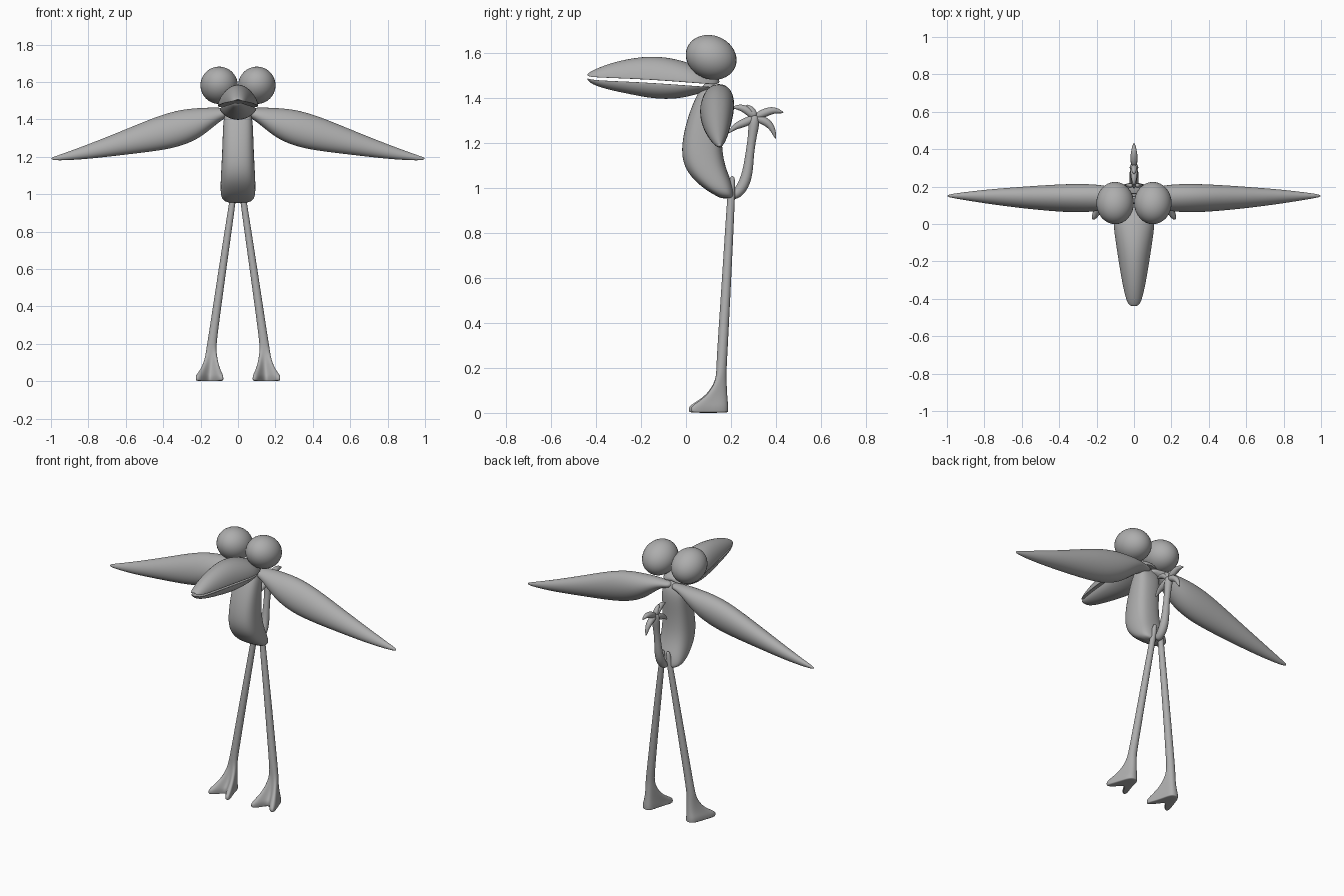
import bpy, bmesh, math
from mathutils import Vector

grey = bpy.data.materials.new("plain grey")
grey.diffuse_color = (0.42, 0.42, 0.42, 1)
N = 16


def loft(name, rings, mirror=False):
    """Skin a list of closed rings, cap the ends and smooth."""
    bm = bmesh.new()
    vs = [[bm.verts.new(p) for p in r] for r in rings]
    for a, b in zip(vs, vs[1:]):
        n = len(a)
        for i in range(n):
            bm.faces.new((a[i], a[(i + 1) % n], b[(i + 1) % n], b[i]))
    bm.faces.new(vs[0])
    bm.faces.new(vs[-1])
    bmesh.ops.recalc_face_normals(bm, faces=bm.faces)
    return finish(name, bm, mirror, 2)


def finish(name, bm, mirror, levels):
    me = bpy.data.meshes.new(name)
    for f in bm.faces:
        f.smooth = True
    bm.to_mesh(me)
    bm.free()
    me.materials.append(grey)
    ob = bpy.data.objects.new(name, me)
    bpy.context.collection.objects.link(ob)
    if mirror:
        m = ob.modifiers.new("mirror", 'MIRROR')
        m.use_mirror_merge = False
    if levels:
        s = ob.modifiers.new("smooth", 'SUBSURF')
        s.levels = s.render_levels = levels
    return ob


def circle():
    # starts at the second axis and turns towards the first
    return [(math.sin(2 * math.pi * i / N), math.cos(2 * math.pi * i / N)) for i in range(N)]


def tube(name, pts):
    """Tapered tube in the x = 0 plane; pts = (y, z, radius)."""
    rings = []
    for i, (y, z, r) in enumerate(pts):
        a, b = pts[max(i - 1, 0)], pts[min(i + 1, len(pts) - 1)]
        d = Vector((b[0] - a[0], b[1] - a[1])).normalized()
        rings.append([(r * s, y - d.y * r * c, z + d.x * r * c) for s, c in circle()])
    return loft(name, rings)


# bulging eyes
bm = bmesh.new()
bmesh.ops.create_uvsphere(bm, u_segments=32, v_segments=20, radius=1)
for v in bm.verts:
    x, y, z = v.co
    v.co = (0.101 + 0.1 * x, 0.112 + 0.113 * y, 1.582 + 0.099 * z - 0.012 * y)
finish("eye", bm, True, 0)

# body: z, front y, back y, half width
body = [(1.465, .10, .15, .05), (1.42, .058, .165, .077), (1.35, .018, .168, .082),
        (1.25, -.012, .16, .085), (1.15, -.024, .163, .09), (1.08, -.002, .182, .094),
        (1.03, .04, .203, .095), (.99, .09, .213, .093), (.965, .135, .214, .08),
        (.953, .16, .208, .05)]


def boxy(t):
    return math.copysign(abs(t) ** 0.75, t)


loft("body", [[(w * boxy(s), (f + b) / 2 + (b - f) / 2 * boxy(c), z + (.02 * -c if z > 1.4 else 0))
               for s, c in circle()] for z, f, b, w in body])

# beak: y, half width, mouth height, rise, drop
beak = [(-.44, .018, 1.495, .008, .006), (-.422, .038, 1.488, .03, .022),
        (-.35, .057, 1.484, .066, .042), (-.25, .076, 1.48, .096, .059),
        (-.14, .093, 1.474, .114, .075), (-.04, .109, 1.467, .106, .068),
        (.04, .114, 1.461, .085, .043), (.11, .085, 1.456, .055, .015),
        (.15, .05, 1.456, .03, .008)]
loft("upper_beak", [[(w * s, y, m + c * (up if c > 0 else -.012) + .004)
                     for s, c in circle()] for y, w, m, up, dn in beak])
loft("lower_beak", [[(.9 * w * s, y, m + c * (dn if c < 0 else -.01) - .004)
                     for s, c in circle()] for y, w, m, up, dn in beak])

# wings: x, top z, bottom z, front y, back y
wing = [(0, 1.46, 1.42, .10, .165), (.06, 1.46, 1.415, .10, .175), (.12, 1.465, 1.37, .082, .2),
        (.2, 1.463, 1.30, .066, .213), (.3, 1.456, 1.255, .06, .216), (.42, 1.424, 1.23, .066, .212),
        (.6, 1.348, 1.21, .083, .2), (.8, 1.267, 1.187, .11, .184),
        (.95, 1.212, 1.179, .135, .165), (1.0, 1.195, 1.183, .145, .156)]
loft("wing", [[(x, (f + b) / 2 + (b - f) / 2 * s + .012 * c * (t - u) / .2, (t + u) / 2 + (t - u) / 2 * c)
               for s, c in circle()] for x, t, u, f, b in wing], True)

# legs with two-toed feet: sole outline blends up into a round shin
sole = [(.15, .19), (.175, .184), (.192, .15), (.207, .10), (.226, .05), (.228, .018),
        (.202, .024), (.175, .065), (.15, .095), (.125, .062), (.1, .01), (.076, .01),
        (.079, .042), (.1, .09), (.113, .15), (.125, .184)]
rings = []
for z, k in [(0, .93), (.006, 1), (.028, 1), (.045, .8), (.07, .52), (.1, .3), (.14, .12), (.18, .03)]:
    rings.append([((1 - k) * (.142 + .025 * s) + k * px, (1 - k) * (.158 + .022 * c) + k * py, z)
                  for (s, c), (px, py) in zip(circle(), sole)])
for z, x, y, r in [(.25, .133, .16, .024), (.6, .083, .181, .021), (.95, .031, .2, .018),
                   (1.03, .02, .205, .015), (1.055, .018, .206, .008)]:
    rings.append([(x + r * s, y + r * c, z) for s, c in circle()])
loft("leg", rings, True)

# tail stem and its tuft of curved leaves
tube("tail_stem", [(.2, .97, .022), (.225, .972, .024), (.255, 1.01, .027), (.275, 1.07, .024),
                   (.283, 1.15, .019), (.295, 1.23, .019), (.303, 1.29, .026), (.307, 1.33, .018)])
leaves = [[(.27, 1.35, .019), (.235, 1.362, .014), (.205, 1.358, .003)],
          [(.365, 1.343, .02), (.4, 1.348, .014), (.435, 1.335, .003)],
          [(.355, 1.298, .02), (.385, 1.27, .015), (.4, 1.218, .003)],
          [(.26, 1.29, .02), (.22, 1.277, .015), (.187, 1.244, .003)],
          [(.295, 1.345, .016), (.28, 1.362, .01), (.268, 1.37, .003)]]
for leaf in leaves:
    tube("tail_leaf", [(.307, 1.315, .018)] + leaf)
